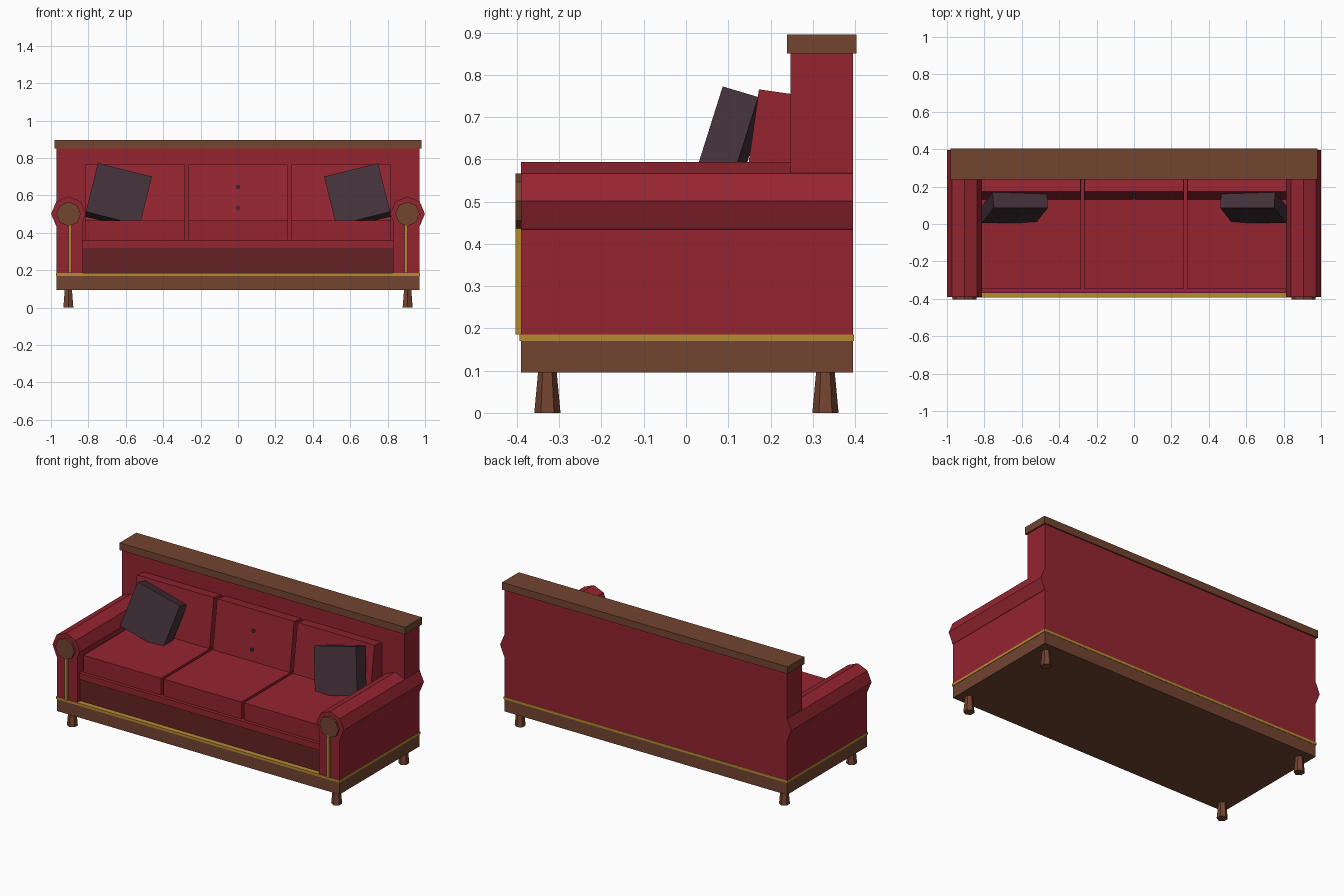
import bpy
from math import radians, pi
from mathutils import Matrix

cube = bpy.data.objects.get("Cube")
if cube:
    bpy.data.objects.remove(cube, do_unlink=True)


def material(name, rgb):
    m = bpy.data.materials.new(name)
    m.use_nodes = True
    color = (*rgb, 1)
    m.diffuse_color = color
    bsdf = m.node_tree.nodes["Principled BSDF"]
    bsdf.inputs["Base Color"].default_value = color
    bsdf.inputs["Roughness"].default_value = 0.8
    return m


RED = material("red_fabric", (0.30, 0.018, 0.03))
DARK_RED = material("dark_red_fabric", (0.13, 0.016, 0.018))
WOOD = material("brown_wood", (0.17, 0.058, 0.03))
GOLD = material("gold_trim", (0.46, 0.26, 0.032))
CHARCOAL = material("charcoal_fabric", (0.055, 0.03, 0.04))


def finish(name, mat):
    ob = bpy.context.object
    ob.name = ob.data.name = name
    ob.data.materials.append(mat)
    return ob


def block(name, mat, center, size, rot=(0, 0, 0)):
    """Box with its size baked into the mesh."""
    bpy.ops.mesh.primitive_cube_add(size=1, location=center, rotation=rot)
    ob = finish(name, mat)
    ob.data.transform(Matrix.Diagonal((*size, 1)))
    return ob


def span(name, mat, x, y, z):
    """Box given by its (low, high) limits on each axis."""
    limits = (x, y, z)
    return block(name, mat, [(a + b) / 2 for a, b in limits],
                 [b - a for a, b in limits])


def rod(name, mat, sides, radius, x, z, y0, y1):
    """Low-poly cylinder lying along y."""
    bpy.ops.mesh.primitive_cylinder_add(
        vertices=sides, radius=radius, depth=y1 - y0,
        location=(x, (y0 + y1) / 2, z), rotation=(pi / 2, 0, 0))
    return finish(name, mat)


# Base, trim and backrest
span("base", WOOD, (-0.97, 0.97), (-0.39, 0.395), (0.095, 0.17))
span("base_trim", GOLD, (-0.973, 0.973), (-0.394, 0.397), (0.17, 0.185))
span("backrest", RED, (-0.97, 0.97), (0.247, 0.395), (0.185, 0.852))
span("top_rail", WOOD, (-0.98, 0.98), (0.239, 0.403), (0.85, 0.895))

# Seat support
span("apron", DARK_RED, (-0.832, 0.832), (-0.362, 0.25), (0.185, 0.32))
span("seat_deck", RED, (-0.832, 0.832), (-0.369, 0.25), (0.32, 0.36))

# Seat and back cushions
tilt = radians(-8)
for label, x in (("right", -0.551), ("middle", 0), ("left", 0.551)):
    block(f"seat_cushion_{label}", RED, (x, -0.05, 0.4125),
          (0.534, 0.596, 0.105))
    back = block(f"back_cushion_{label}", RED, (x, 0.151, 0.612),
                 (0.528, 0.12, 0.31), (tilt, 0, 0))
    back.data.transform(Matrix.Translation((0, 0.06, 0)))

# Buttons on the middle back cushion
for label, z in (("upper", 0.645), ("lower", 0.533)):
    y = 0.151 + (z - 0.612) * 0.14
    rod(f"button_{label}", CHARCOAL, 8, 0.01, 0, z, y - 0.01, y + 0.01)

# Arms, legs and throw pillows on both sides
for side, s in (("right", -1), ("left", 1)):
    span(f"arm_{side}", RED, sorted((s * 0.83, s * 0.97)), (-0.39, 0.25),
         (0.185, 0.5))
    rod(f"arm_roll_{side}", RED, 8, 0.093, s * 0.906, 0.501, -0.391, 0.395)
    rod(f"arm_disc_{side}", WOOD, 8, 0.065, s * 0.906, 0.501, -0.404, -0.385)
    span(f"arm_post_{side}", GOLD, sorted((s * 0.889, s * 0.907)),
         (-0.404, -0.385), (0.185, 0.45))
    block(f"throw_pillow_{side}", CHARCOAL, (s * 0.64, 0.088, 0.594),
          (0.298, 0.088, 0.28), (radians(-17), radians(-14 * s), 0))
    for end, y in (("front", -0.328), ("back", 0.33)):
        bpy.ops.mesh.primitive_cone_add(
            vertices=6, radius1=0.031, radius2=0.022, depth=0.097,
            location=(s * 0.907, y, 0.0485))
        finish(f"leg_{end}_{side}", WOOD)
